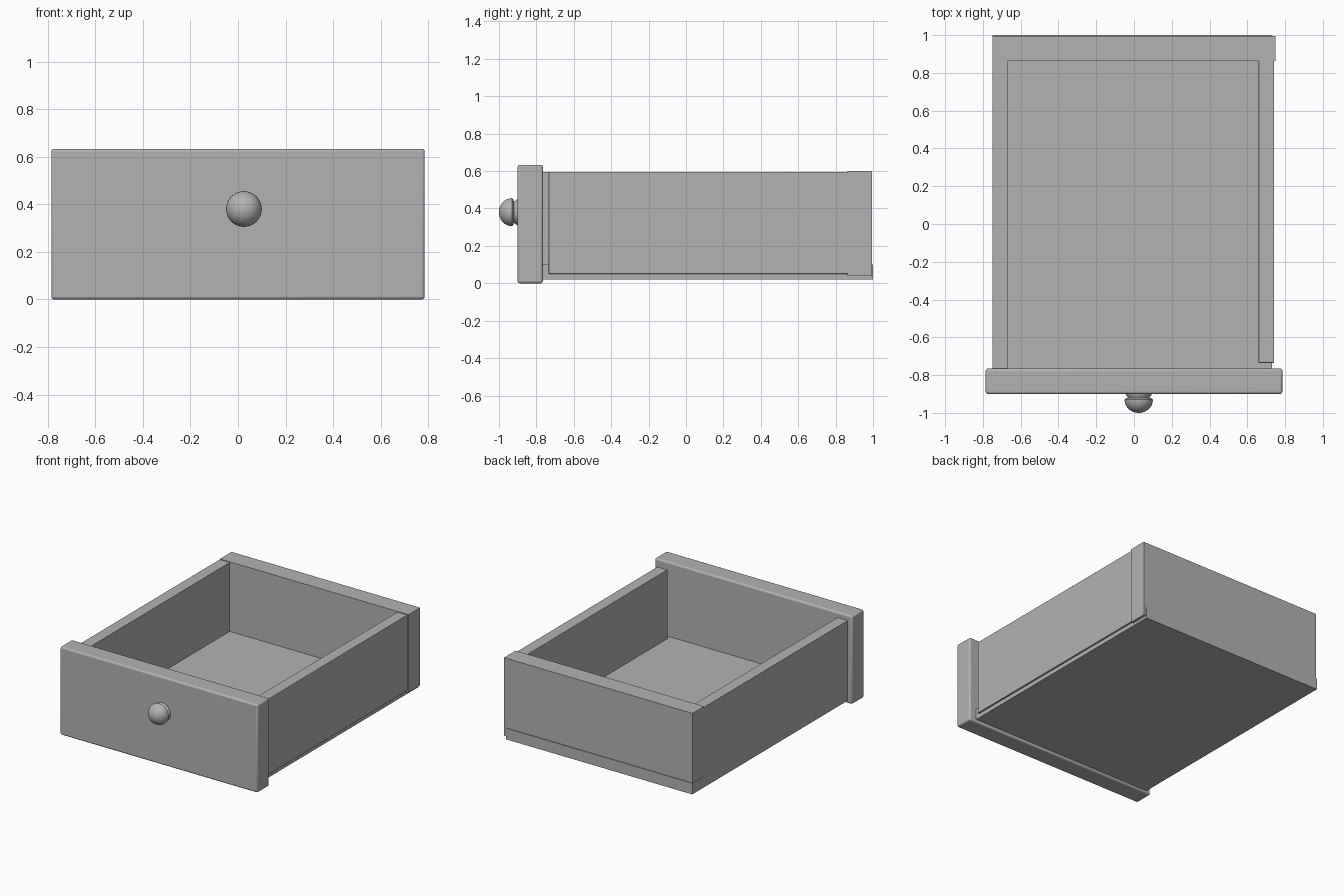
import bpy, bmesh, math
from mathutils import Matrix

cube = bpy.data.objects.get("Cube")
if cube:
    bpy.data.objects.remove(cube, do_unlink=True)

# Single grey finish
grey = bpy.data.materials.new("plain grey")
grey.use_nodes = True
colour = (0.45, 0.45, 0.45, 1)
grey.diffuse_color = colour
grey.node_tree.nodes["Principled BSDF"].inputs["Base Color"].default_value = colour


def finish(name, bm):
    mesh = bpy.data.meshes.new(name)
    bmesh.ops.recalc_face_normals(bm, faces=bm.faces)
    bm.to_mesh(mesh)
    bm.free()
    mesh.materials.append(grey)
    obj = bpy.data.objects.new(name, mesh)
    bpy.context.collection.objects.link(obj)
    return obj


def smooth(obj, degrees):
    bpy.ops.object.select_all(action="DESELECT")
    obj.select_set(True)
    bpy.context.view_layer.objects.active = obj
    bpy.ops.object.shade_smooth_by_angle(angle=math.radians(degrees))


def board(name, xs, ys, zs, bevel=0.0):
    """Box between the given x, y and z limits, with optional rounded edges."""
    bm = bmesh.new()
    bmesh.ops.create_cube(bm, size=1)
    spans = (xs, ys, zs)
    for v in bm.verts:
        v.co = [(a + b) / 2 + c * (b - a) for (a, b), c in zip(spans, v.co)]
    obj = finish(name, bm)
    if bevel:
        mod = obj.modifiers.new("rounded edges", "BEVEL")
        mod.width = bevel
        mod.segments = 3
        smooth(obj, 40)
    return obj


# Drawer box
board("front_panel", (-0.785, 0.785), (-0.9, -0.765), (0, 0.633), 0.012)
board("bottom_board", (-0.75, 0.73), (-0.77, 1.0), (0.02, 0.1))
board("right_side", (-0.75, -0.67), (-0.77, 0.87), (0.045, 0.595))
board("left_side", (0.66, 0.742), (-0.735, 0.87), (0.05, 0.595), 0.004)
board("back_panel", (-0.748, 0.75), (0.863, 0.995), (0.04, 0.6))

# Turned knob: radius and distance in front of the panel
dome = [(0.075 * math.cos(t), 0.03 + 0.07 * math.sin(t))
        for t in (math.radians(a) for a in range(0, 91, 10))]
profile = [(0.068, -0.01), (0.068, 0.006), (0.06, 0.014), (0.058, 0.02), (0.068, 0.024)] + dome
bm = bmesh.new()
verts = [bm.verts.new((r, 0, h)) for r, h in profile]
edges = [bm.edges.new(pair) for pair in zip(verts, verts[1:])]
bmesh.ops.spin(bm, geom=verts + edges, cent=(0, 0, 0), axis=(0, 0, 1),
               angle=math.tau, steps=32)
bmesh.ops.remove_doubles(bm, verts=bm.verts, dist=0.0005)
bm.transform(Matrix.Translation((0.025, -0.9, 0.38)) @ Matrix.Rotation(math.pi / 2, 4, "X"))
smooth(finish("knob", bm), 50)
